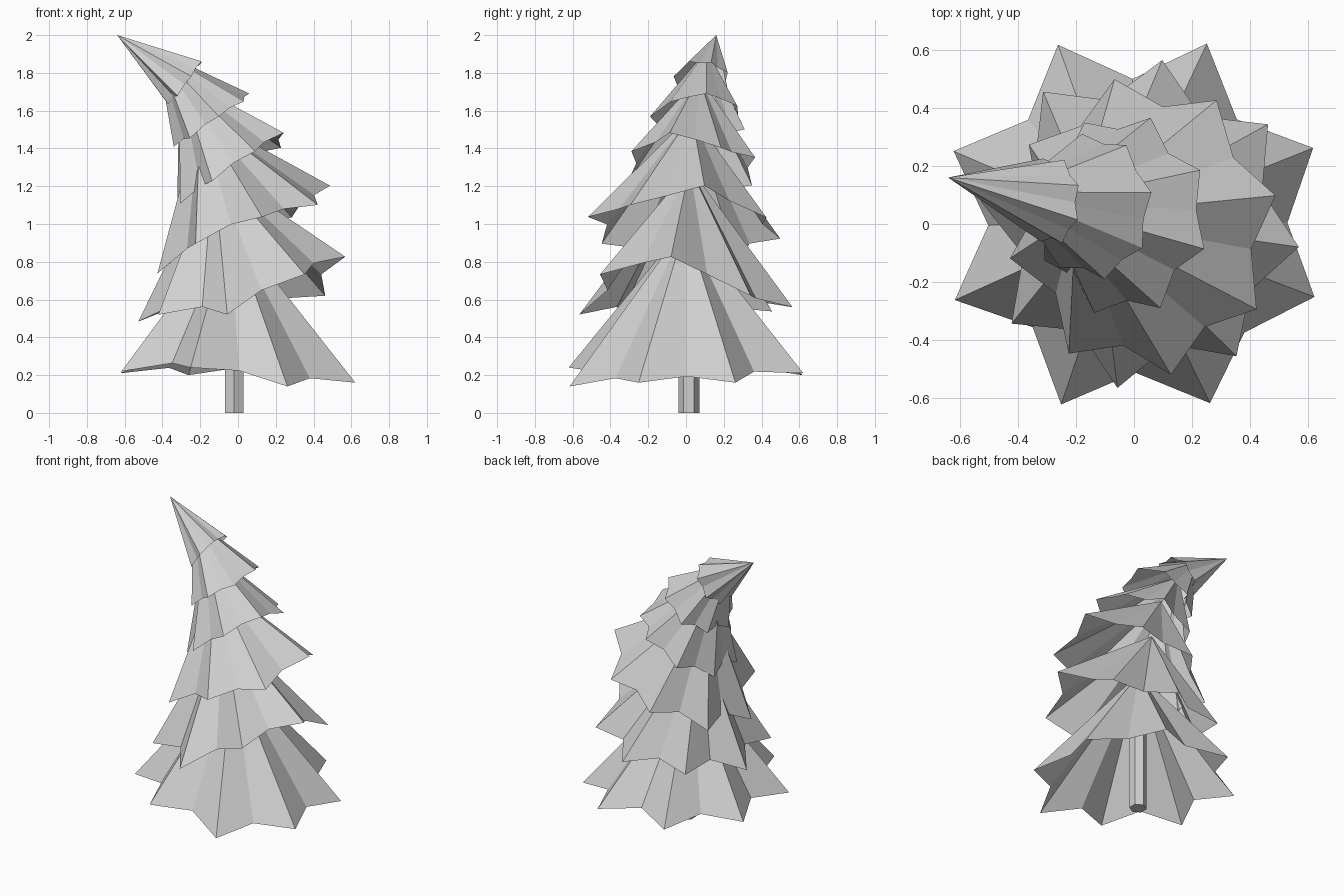
import bpy, bmesh, random
from math import radians, cos, sin, pi
from mathutils import Matrix, Vector

cube = bpy.data.objects.get("Cube")
if cube:
    bpy.data.objects.remove(cube)

random.seed(4)
POINTS = 8

grey = bpy.data.materials.new("pale_grey")
grey.use_nodes = True
colour = (0.63, 0.63, 0.63, 1)
grey.diffuse_color = colour
grey.node_tree.nodes["Principled BSDF"].inputs["Base Color"].default_value = colour


def finish(name, bm):
    mesh = bpy.data.meshes.new(name)
    bm.to_mesh(mesh)
    bm.free()
    mesh.materials.append(grey)
    obj = bpy.data.objects.new(name, mesh)
    bpy.context.collection.objects.link(obj)
    return obj


def branch_tier(name, centre, apex, radius, tilt, turn, notch, lift):
    """Hollow pleated star cone, leaning toward -x and open underneath."""
    centre = Vector(centre)
    lean = Matrix.Rotation(-radians(tilt), 3, 'Y')
    bm = bmesh.new()
    rim = []
    for i in range(POINTS * 2):
        angle = radians(turn) + i * pi / POINTS
        if i % 2 == 0:
            r, h = radius, lift[i // 2]
        else:
            r = radius * notch * random.uniform(0.96, 1.04)
            h = radius * 0.05 + (lift[i // 2] + lift[(i // 2 + 1) % POINTS]) / 2
        local = Vector((r * cos(angle), r * sin(angle), 0))
        rim.append(bm.verts.new(centre + lean @ local + Vector((0, 0, h))))
    top = bm.verts.new(apex)
    for a, b in zip(rim, rim[1:] + rim[:1]):
        bm.faces.new((a, b, top))
    return finish(name, bm)


# Trunk, reaching up inside the lowest branches
bm = bmesh.new()
bmesh.ops.create_cone(bm, cap_ends=True, segments=6, radius1=0.056, radius2=0.056,
                      depth=0.84, matrix=Matrix.Translation((-0.02, 0.015, 0.42)))
finish("trunk", bm)

# Branch tiers: name, rim centre, apex, radius, tilt, turn, notch ratio, lift of each point
tiers = [
    ("bottom_branches", (0, 0, 0.19), (-0.04, 0, 1.0), 0.67, 0, 23, 0.77,
     (-.03, .02, .01, .02, .03, .05, -.05, -.03)),
    ("second_branches", (0.02, 0, 0.62), (-0.13, 0.02, 1.3), 0.57, 14, -8, 0.77,
     (.07, -.11, -.08, 0, 0, .01, -.08, .03)),
    ("third_branches", (0.03, -0.01, 0.98), (-0.2, 0.03, 1.58), 0.52, 26, 12, 0.79,
     (0, -.07, -.01, 0, -.02, .04, .01, -.07)),
    ("fourth_branches", (-0.04, 0.03, 1.29), (-0.31, 0.07, 1.78), 0.355, 33, -19, 0.83,
     (.01, -.06, 0, 0, 0, -.01, 0, .01)),
    ("fifth_branches", (-0.14, 0.06, 1.56), (-0.43, 0.11, 1.92), 0.255, 37, 11, 0.84,
     (-.02, -.02, -.03, 0, 0, -.02, -.02, -.04)),
    ("tip_branches", (-0.28, 0.08, 1.74), (-0.64, 0.16, 2.0), 0.155, 52, 20, 0.84,
     (0, .01, -.01, 0, .01, -.01, 0, .01)),
]
for tier in tiers:
    branch_tier(*tier)
